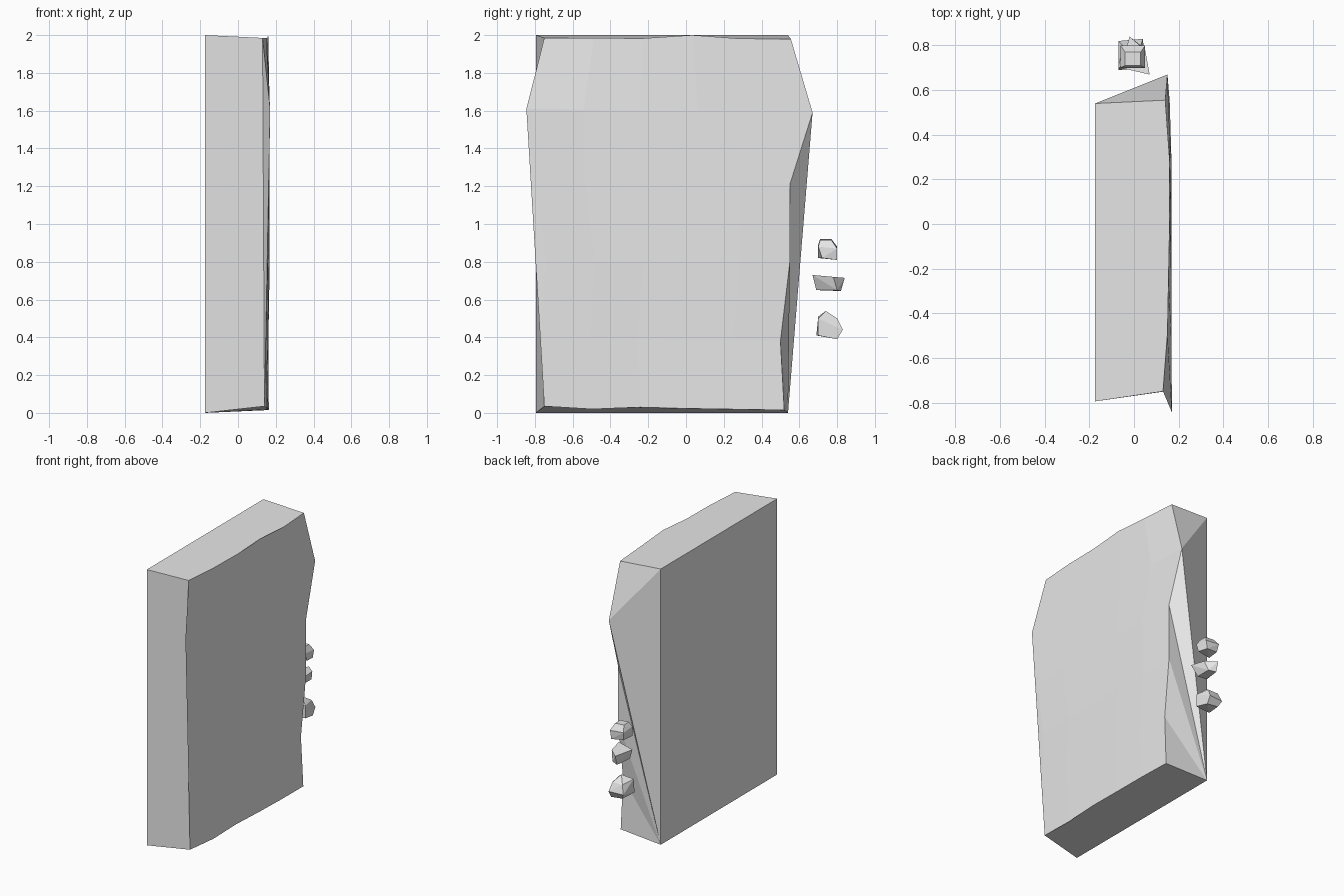
import bpy
import bmesh
from mathutils import Vector

cube = bpy.data.objects.get("Cube")
if cube:
    bpy.data.objects.remove(cube, do_unlink=True)

stone = bpy.data.materials.new("pale grey stone")
stone.use_nodes = True
colour = (0.8, 0.8, 0.8, 1)
stone.diffuse_color = colour
stone.node_tree.nodes["Principled BSDF"].inputs["Base Color"].default_value = colour


def finish(bm, name):
    bmesh.ops.recalc_face_normals(bm, faces=bm.faces[:])
    mesh = bpy.data.meshes.new(name)
    bm.to_mesh(mesh)
    bm.free()
    mesh.materials.append(stone)
    obj = bpy.data.objects.new(name, mesh)
    bpy.context.collection.objects.link(obj)
    return obj


def build_slab():
    bm = bmesh.new()
    # Uneven side edges of the rough face, listed from bottom to top as (x, y, z)
    low = [(.14, -.75, .035), (.15, -.765, .4), (.16, -.74, .8),
           (.165, -.80, 1.2), (.17, -.845, 1.61), (.13, -.75, 1.985)]
    high = [(.16, .52, .015), (.155, .50, .38), (.16, .55, .8),
            (.16, .55, 1.21), (.15, .67, 1.59), (.14, .555, 1.98)]
    bulge = [0, .012, .014, .016, .014, 0]
    grid = []
    for row, (a, b) in enumerate(zip(low, high)):
        a, b = Vector(a), Vector(b)
        line = []
        for col in range(6):
            p = a.lerp(b, col / 5)
            if 0 < col < 5:
                p.x = min(p.x + bulge[col] * (1.5 if row == 5 else .5), .168)
            line.append(bm.verts.new(p))
        grid.append(line)
    grid[0][1].co.z = .02
    grid[0][2].co.z = .03
    grid[5][3].co.z = 2

    # Rough face
    for r in range(5):
        for c in range(5):
            bm.faces.new((grid[r][c], grid[r][c + 1],
                          grid[r + 1][c + 1], grid[r + 1][c]))

    # Flat back
    bl, br, tr, tl = [bm.verts.new((-.175, y, z)) for y, z in
                      ((-.795, 0), (.54, 0), (.54, 2), (-.795, 2))]
    bm.faces.new((bl, br, tr, tl))

    # Top and bottom
    bm.faces.new([tl, tr] + grid[5][::-1])
    bm.faces.new([bl, br] + grid[0][::-1])

    # Front side, with the broken lip overhanging it
    lip = [line[0] for line in grid]
    bm.faces.new((bl, tl, lip[5], lip[0]))
    bm.faces.new((lip[0], lip[5], lip[4]))
    for i in range(3):
        bm.faces.new((lip[4], lip[i + 1], lip[i]))

    # Rear side, creased from the lower corner to the widest point
    lip = [line[5] for line in grid]
    for i in range(4):
        bm.faces.new((br, lip[i], lip[i + 1]))
    bm.faces.new((br, lip[4], tr))
    bm.faces.new((tr, lip[4], lip[5]))
    return finish(bm, "stone_slab")


def build_chip(name, points):
    bm = bmesh.new()
    verts = [bm.verts.new(p) for p in points]
    bmesh.ops.convex_hull(bm, input=verts)
    loose = [v for v in bm.verts if not v.link_faces]
    bmesh.ops.delete(bm, geom=loose, context="VERTS")
    bmesh.ops.dissolve_limit(bm, angle_limit=.1, verts=bm.verts[:], edges=bm.edges[:])
    return finish(bm, name)


build_slab()

# Three loose chips beside the rear side
build_chip("upper_chip", [
    (-.06, .70, .82), (.05, .72, .82), (.04, .80, .81), (-.05, .79, .82),
    (-.06, .70, .89), (.05, .70, .88), (.05, .80, .87), (-.06, .80, .88),
    (-.04, .71, .92), (.03, .71, .915), (.03, .77, .915), (-.04, .77, .92)])
build_chip("middle_chip", [
    (.07, .67, .73), (-.06, .70, .72), (-.02, .84, .715), (.05, .78, .72),
    (.03, .69, .65), (-.04, .70, .65), (-.02, .82, .645), (.03, .80, .65)])
build_chip("lower_chip", [
    (-.07, .69, .41), (.05, .70, .41), (.04, .80, .39), (-.05, .80, .40),
    (-.07, .70, .51), (.05, .70, .50), (0, .74, .54),
    (-.05, .80, .50), (.03, .80, .50), (.04, .83, .44), (-.07, .82, .44)])
